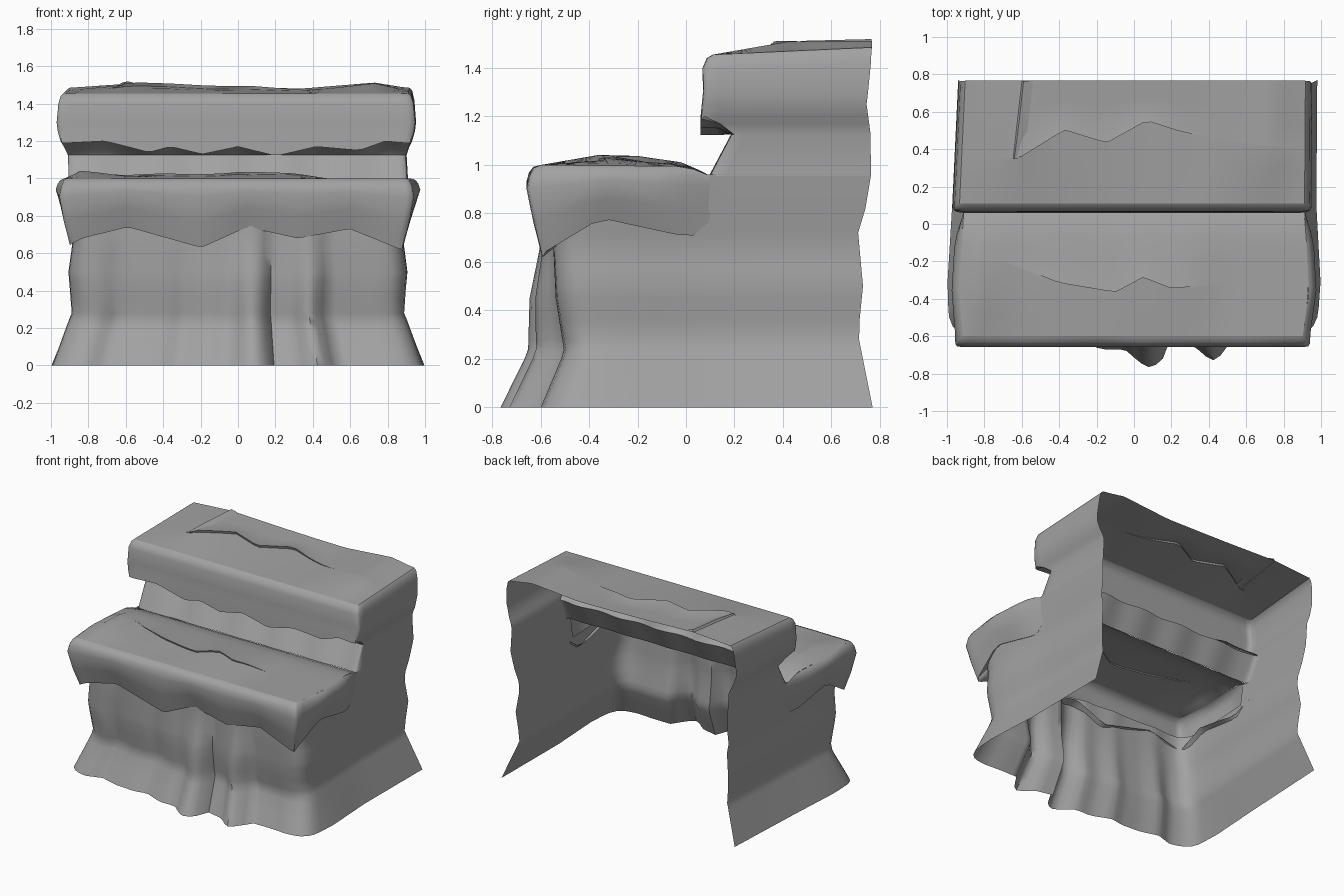
import bpy
from math import sin, radians

cube = bpy.data.objects.get("Cube")
if cube:
    bpy.data.objects.remove(cube)

cloth = bpy.data.materials.new("grey cloth")
cloth.use_nodes = True
GREY = (0.36, 0.36, 0.36, 1)
cloth.diffuse_color = GREY
cloth.node_tree.nodes["Principled BSDF"].inputs["Base Color"].default_value = GREY


def curve(keys, t):
    """Piecewise linear value at t from (position, value) pairs."""
    if t <= keys[0][0]:
        return keys[0][1]
    for (a, p), (b, q) in zip(keys, keys[1:]):
        if t <= b:
            return p + (q - p) * (t - a) / (b - a)
    return keys[-1][1]


def taper(u, y):
    """Bulge of each side, narrowing toward the front and back."""
    if u > 0:
        return u * curve([(-.6, .965), (-.36, 1), (.1, .975), (.77, .98)], y)
    return u * curve([(-.6, .98), (-.36, 1), (.1, .972), (.77, .94)], y)


def sheet(name, rows):
    """Cloth sheet from equal-length rows of points."""
    n = len(rows[0])
    verts = [p for row in rows for p in row]
    faces = [(r * n + i, r * n + i + 1, (r + 1) * n + i + 1, (r + 1) * n + i)
             for r in range(len(rows) - 1) for i in range(n - 1)]
    mesh = bpy.data.meshes.new(name)
    mesh.from_pydata(verts, [], faces)
    mesh.materials.append(cloth)
    obj = bpy.data.objects.new(name, mesh)
    bpy.context.collection.objects.link(obj)
    bpy.ops.object.select_all(action="DESELECT")
    bpy.context.view_layer.objects.active = obj
    obj.select_set(True)
    bpy.ops.object.shade_smooth_by_angle(angle=radians(55))


def plan(corner):
    """Stations around three sides: u across, v from back (0) to front (1)."""
    half = [(1, v / 10) for v in range(0, 10)] + corner
    front = [(.92 - 1.84 * i / 46, 1) for i in range(47)]
    return half + front + [(-u, v) for u, v in reversed(half)]


SOFT = plan([(1, .94), (.985, .975), (.95, .995)])
CRISP = plan([(1, .975), (.99, .995), (.96, 1)])

# Side and back outlines shared by the drapes
WIDTH = [(0, 1), (.28, .89), (.5, .91), (.65, .89), (.8, .91), (.95, .93)]
BACK = [(0, .77), (.3, .71), (.5, .73), (.72, .71), (.82, .74), (1, .77),
        (1.1, .765), (1.25, .745), (1.42, .765)]

# Lower skirt: recessed base line plus vertical folds that fade upward
BASE = [(0, -.58), (.23, -.485), (.45, -.525), (.65, -.54)]
FOLDS = [(-.98, 0), (-.85, .04), (-.72, 0), (-.58, .04), (-.42, .05), (-.33, .03),
         (-.18, .09), (-.05, .09), (.03, .16), (.08, .185), (.15, .165), (.2, .04),
         (.33, .07), (.43, .155), (.5, .11), (.55, .01), (.7, .01), (.85, .02), (.98, 0)]
DEPTH = [(0, 1), (.23, .9), (.45, .65), (.65, .35), (.8, .3)]


def skirt_point(u, v, z):
    fy = curve(BASE, z) - curve(FOLDS, u) * curve(DEPTH, z)
    b = curve(BACK, z)
    y = b + (fy - b) * v
    return taper(u, y) * curve(WIDTH, z), y, z


levels = (0, .1, .2, .24, .28, .36, .45, .5, .58, .65, .72, .8)
sheet("lower_skirt", [[skirt_point(u, v, z) for u, v in SOFT] for z in levels])

# Side walls between the skirt and the upper drape
for side, label in ((1, "left"), (-1, "right")):
    rows = []
    for z in (.8, .82, .89, .96):
        b = curve(BACK, z)
        ys = [.06 + (b - .06) * i / 10 for i in range(11)]
        rows.append([(taper(side, y) * curve(WIDTH, z), y, z) for y in ys])
    sheet(label + "_side_wall", rows)

# Lower cover hanging over the skirt with an uneven hem
HEM_FRONT = [(-.95, .63), (-.85, .68), (-.6, .74), (-.2, .63), (.05, .74),
             (.33, .68), (.62, .73), (.9, .62)]
HEM_SIDE = [(-.6, .63), (-.35, .78), (.02, .7), (.1, .77)]
LOW_TOP = [(-.6, 1.0), (0, .995), (.1, .955)]
# half width, front y, drop fraction from the edge to the hem
COVER = [(.935, -.6, 0), (.95, -.63, .03), (.965, -.648, .12), (.975, -.658, .26),
         (.95, -.63, .62), (.915, -.595, 1), (.87, -.54, .92)]


def cover_point(u, v, w, fy, drop):
    y = .1 + (fy - .1) * v
    hem = curve(HEM_FRONT, u * w) if v > .98 else curve(HEM_SIDE, y)
    top = curve(LOW_TOP, y)
    z = top + (hem - top) * drop
    wall = curve(WIDTH, z)
    return taper(u, y) * (wall + (w - wall) * min(1, v * 4)), y, z


sheet("lower_cover_drape", [[cover_point(u, v, *c) for u, v in CRISP] for c in COVER])

# Upper drape: overhang, tucked hem and recessed riser in one sheet
HEM_UPPER = [(-.95, 1.19), (-.75, 1.2), (-.5, 1.14), (-.38, 1.17), (-.2, 1.13), (0, 1.17),
             (.22, 1.12), (.45, 1.17), (.7, 1.15), (.85, 1.2), (.95, 1.19)]
# half width, front y, side z, how far the front follows the hem, fold, rise to the back
UPPER = [(.935, .11, 1.455, 0, 0, .03), (.95, .085, 1.44, 0, 0, .03),
         (.962, .068, 1.4, 0, 0, .02), (.972, .07, 1.3, 0, 0, 0), (.965, .065, 1.25, 0, 0, 0),
         (.95, .06, 1.2, 1, 0, 0), (.935, .13, 1.17, 1, .2, 0),
         (.92, .195, 1.125, 0, .4, 0), (.93, .1, .955, 0, .2, 0)]


def upper_point(u, v, w, fy, z, follow, fold, rise):
    if u < 0:
        w += .025 * min(1, max(0, z - .955) * 5)
    if follow and v > .98:
        z = curve(HEM_UPPER, u)
    b = curve(BACK, z)
    fy += fold * .025 * sin(u * 17)
    y = b + (fy - b) * v
    return taper(u, y) * w, y, z + rise * (1 - v)


sheet("upper_drape", [[upper_point(u, v, *c) for u, v in CRISP] for c in UPPER])


# Top cloths, each split by a raised crease running across it
def top_cloth(name, y0, y1, half_left, crease, lift, height):
    us = [-1 + i / 20 for i in range(41)]
    steps = [(t, 0) for t in (0, .08, .3, .6, 1)] + [(1, 1)] + \
            [(1 + t, 0) for t in (.3, .6, .85, 1)]
    rows = []
    for t, up in steps:
        row = []
        for u in us:
            yc = curve(crease, u * .935)
            y = y0 + (yc - y0) * t if t <= 1 else yc + (y1 - yc) * (t - 1)
            x = taper(u, y) * (half_left if u < 0 else .935)
            rise = up * curve(lift, x)
            row.append((x, y - rise * .4, height(x, y) + rise))
        rows.append(row)
    sheet(name, rows)


RIDGE_LOW = [(-.925, 0), (-.84, .055), (-.6, .02), (-.2, .015), (0, .025), (.3, .025), (.5, 0)]
RIDGE_HIGH = [(-.9, 0), (-.6, .03), (-.2, .01), (.1, 0), (.35, -.005), (.73, .04), (.9, 0)]


def low_height(x, y):
    return curve(LOW_TOP, y) + curve(RIDGE_LOW, x) * curve([(-.6, 0), (-.3, 1), (-.1, .5), (.1, 0)], y)


def high_height(x, y):
    return 1.455 + .045 * (y - .11) + curve(RIDGE_HIGH, x) * curve([(.11, 0), (.42, 1), (.77, .7)], y)


top_cloth("lower_cover_top", -.6, .1, .935,
          [(-.7, -.2), (-.4, -.31), (-.1, -.36), (.05, -.28), (.2, -.34), (.47, -.32)],
          [(-.7, 0), (-.4, .012), (.2, .012), (.47, 0)], low_height)
top_cloth("upper_cover_top", .11, .768, .96,
          [(-.64, .35), (-.38, .51), (-.15, .44), (.07, .56), (.25, .5), (.47, .45), (.7, .42)],
          [(-.66, 0), (-.6, .018), (.1, .018), (.47, 0)], high_height)

# Folded-over seam running back from the end of the upper crease
seam = [(-.64, .35), (-.62, .5), (-.59, .765)]
sheet("upper_seam_fold", [[(x + dx, y, high_height(x, y) + dz) for x, y in seam]
                          for dx, dz in ((-.01, -.002), (0, .014), (.05, .002))])
